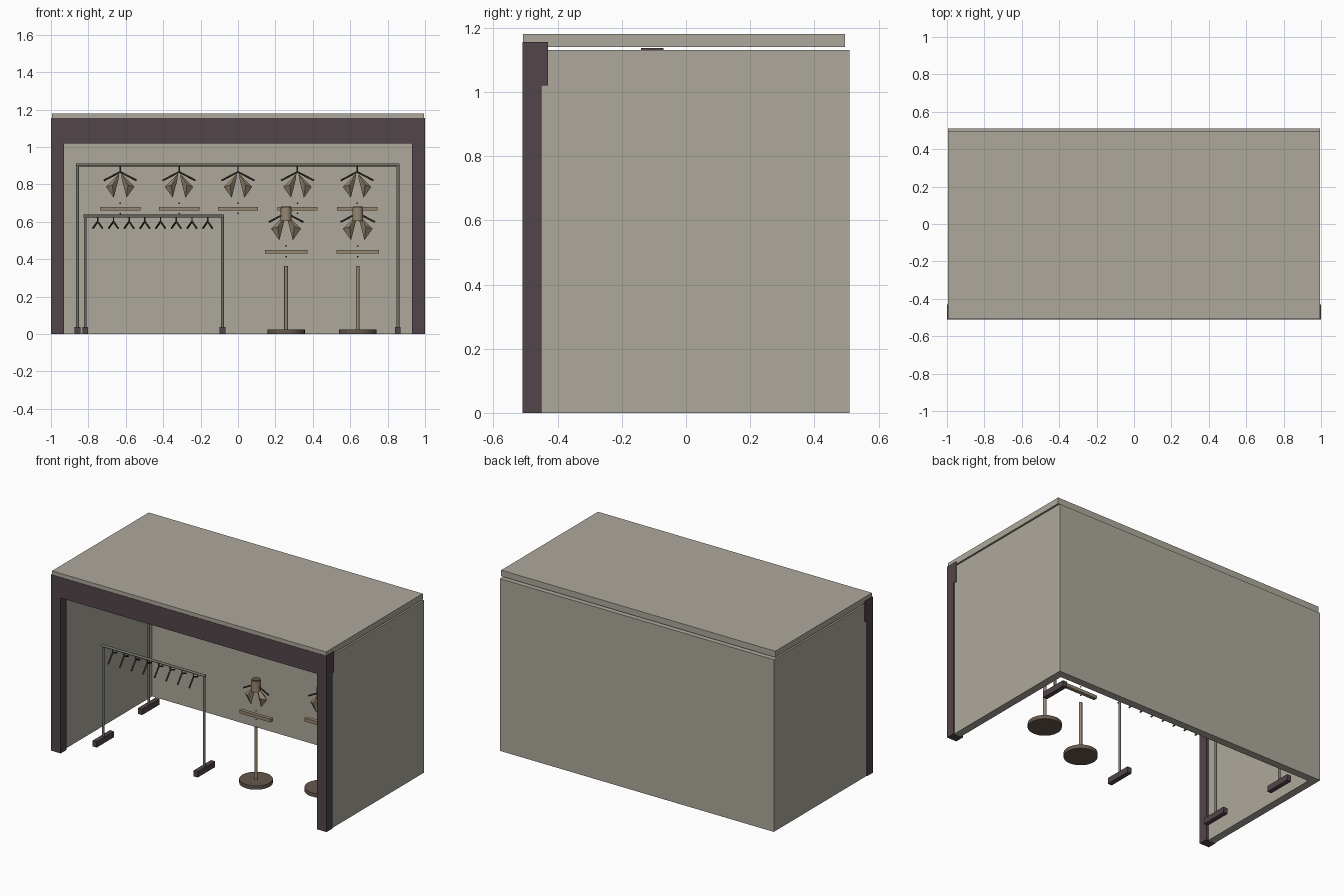
import bpy, bmesh, math
from mathutils import Vector

cube = bpy.data.objects.get("Cube")
if cube:
    bpy.data.objects.remove(cube, do_unlink=True)


def material(name, r, g, b):
    m = bpy.data.materials.new(name)
    m.use_nodes = True
    m.diffuse_color = (r, g, b, 1)
    m.node_tree.nodes["Principled BSDF"].inputs["Base Color"].default_value = (r, g, b, 1)
    return m


WALL = material("warm grey plaster", .42, .395, .335)
FRAME = material("dark plum trim", .085, .06, .067)
METAL = material("grey rack metal", .17, .17, .14)
CLOTH = material("tan fabric", .31, .245, .165)
WOOD = material("dark hanger wood", .075, .06, .045)
BASE = material("brown stand base", .13, .1, .075)


def finish(name, bm, mat, smooth=False):
    bmesh.ops.recalc_face_normals(bm, faces=bm.faces)
    mesh = bpy.data.meshes.new(name)
    bm.to_mesh(mesh)
    bm.free()
    mesh.materials.append(mat)
    ob = bpy.data.objects.new(name, mesh)
    bpy.context.collection.objects.link(ob)
    if smooth:
        bpy.ops.object.select_all(action='DESELECT')
        ob.select_set(True)
        bpy.context.view_layer.objects.active = ob
        bpy.ops.object.shade_smooth_by_angle(angle=math.radians(40))
    return ob


def add_box(bm, x, y, z):
    lo, hi = Vector((x[0], y[0], z[0])), Vector((x[1], y[1], z[1]))
    new = bmesh.ops.create_cube(bm, size=1)["verts"]
    bmesh.ops.scale(bm, vec=hi - lo, verts=new)
    bmesh.ops.translate(bm, vec=(lo + hi) / 2, verts=new)


def box(name, x, y, z, mat):
    bm = bmesh.new()
    add_box(bm, x, y, z)
    return finish(name, bm, mat)


def add_tube(bm, a, b, r, sides=10):
    a, b = Vector(a), Vector(b)
    d = b - a
    new = bmesh.ops.create_cone(bm, cap_ends=True, segments=sides, radius1=r,
                                radius2=r, depth=d.length)["verts"]
    bmesh.ops.rotate(bm, verts=new, matrix=d.to_track_quat('Z', 'Y').to_matrix())
    bmesh.ops.translate(bm, verts=new, vec=(a + b) / 2)


def tube(name, a, b, r, mat, sides=10):
    bm = bmesh.new()
    add_tube(bm, a, b, r, sides)
    return finish(name, bm, mat, True)


# Shop shell: three walls and a slightly raised roof
box("back_wall", (-.995, .995), (.46, .51), (0, 1.13), WALL)
for s, side in ((-1, "right"), (1, "left")):
    box(side + "_wall", sorted((s * .945, s * .995)), (-.45, .46), (0, 1.13), WALL)
    box(side + "_post", sorted((s * .93, s)), (-.51, -.45), (0, 1.02), FRAME)
box("roof", (-.995, .995), (-.508, .495), (1.14, 1.18), WALL)
box("front_header", (-1, 1), (-.51, -.43), (1.02, 1.155), FRAME)
box("ceiling_rail", (-.6, .6), (-.14, -.07), (1.12, 1.137), FRAME)


# Clothes racks: a tube frame on two long feet
def rack(name, x0, x1, y, top):
    bm = bmesh.new()
    for x in (x0, x1):
        add_tube(bm, (x, y, .03), (x, y, top), .008)
    add_tube(bm, (x0 - .008, y, top), (x1 + .008, y, top), .008)
    finish(name + "_frame", bm, METAL, True)
    feet = bmesh.new()
    for x in (x0, x1):
        add_box(feet, (x - .015, x + .015), (y - .09, y + .09), (0, .038))
    finish(name + "_feet", feet, FRAME)


rack("back_rack", -.858, .855, .30, .905)
rack("front_rack", -.817, -.083, -.23, .63)


# Shirt: sloping shoulders, two folded panels, a hem bar and buttons
def garment(name, x, y, z, k=1.0):
    def at(px, py, pz):
        return (x + px * k, y + py * k, z + pz * k)

    shoulders = bmesh.new()
    panels = bmesh.new()
    for s in (-1, 1):
        add_tube(shoulders, at(0, 0, 0), at(s * .088, 0, -.046), .005, 8)
        outline = ((.006, 0, -.01), (.076, 0, -.08), (.034, 0, -.138),
                   (.008, 0, -.035), (.042, -.025, -.07), (.042, .025, -.07))
        verts = [panels.verts.new(at(s * px, py, pz)) for px, py, pz in outline]
        bmesh.ops.convex_hull(panels, input=verts)
    finish(name + "_shoulders", shoulders, WOOD, True)
    finish(name + "_panels", panels, CLOTH)
    box(name + "_hem", (x - .108 * k, x + .108 * k), (y - .012, y + .012),
        (z - .207 * k, z - .187 * k), CLOTH)
    buttons = bmesh.new()
    for drop in (.167, .222):
        new = bmesh.ops.create_icosphere(buttons, subdivisions=1, radius=.005)["verts"]
        bmesh.ops.translate(buttons, verts=new, vec=at(0, 0, -drop))
    finish(name + "_buttons", buttons, WOOD)


for i, x in enumerate((-.63, -.315, 0, .318, .637)):
    garment(f"hanging_shirt_{i + 1}", x, .30, .867)
    tube(f"shirt_hook_{i + 1}", (x, .30, .865), (x, .30, .91), .004, WOOD, 8)

# Bare hangers, turned nearly across the front rail
for i in range(8):
    x, y = -.75 + i * .084, -.23
    bm = bmesh.new()
    add_tube(bm, (x, y, .635), (x, y, .6), .004, 6)
    for s in (-1, 1):
        add_tube(bm, (x, y, .602), (x + s * .025, y - s * .08, .566), .005, 6)
    finish(f"bare_hanger_{i + 1}", bm, WOOD, True)

# Display dummies on round stands
for i, (x, y) in enumerate(((.257, -.18), (.64, -.05))):
    name = f"dummy_{i + 1}"
    tube(name + "_base", (x, y, 0), (x, y, .025), .1, BASE, 32)
    tube(name + "_pole", (x, y, .025), (x, y, .365), .01, CLOTH, 12)
    tube(name + "_neck", (x, y, .605), (x, y, .675), .029, CLOTH, 16)
    tube(name + "_neck_cap", (x, y, .675), (x, y, .681), .026, BASE, 16)
    garment(name + "_shirt", x, y, .647, 1.05)
